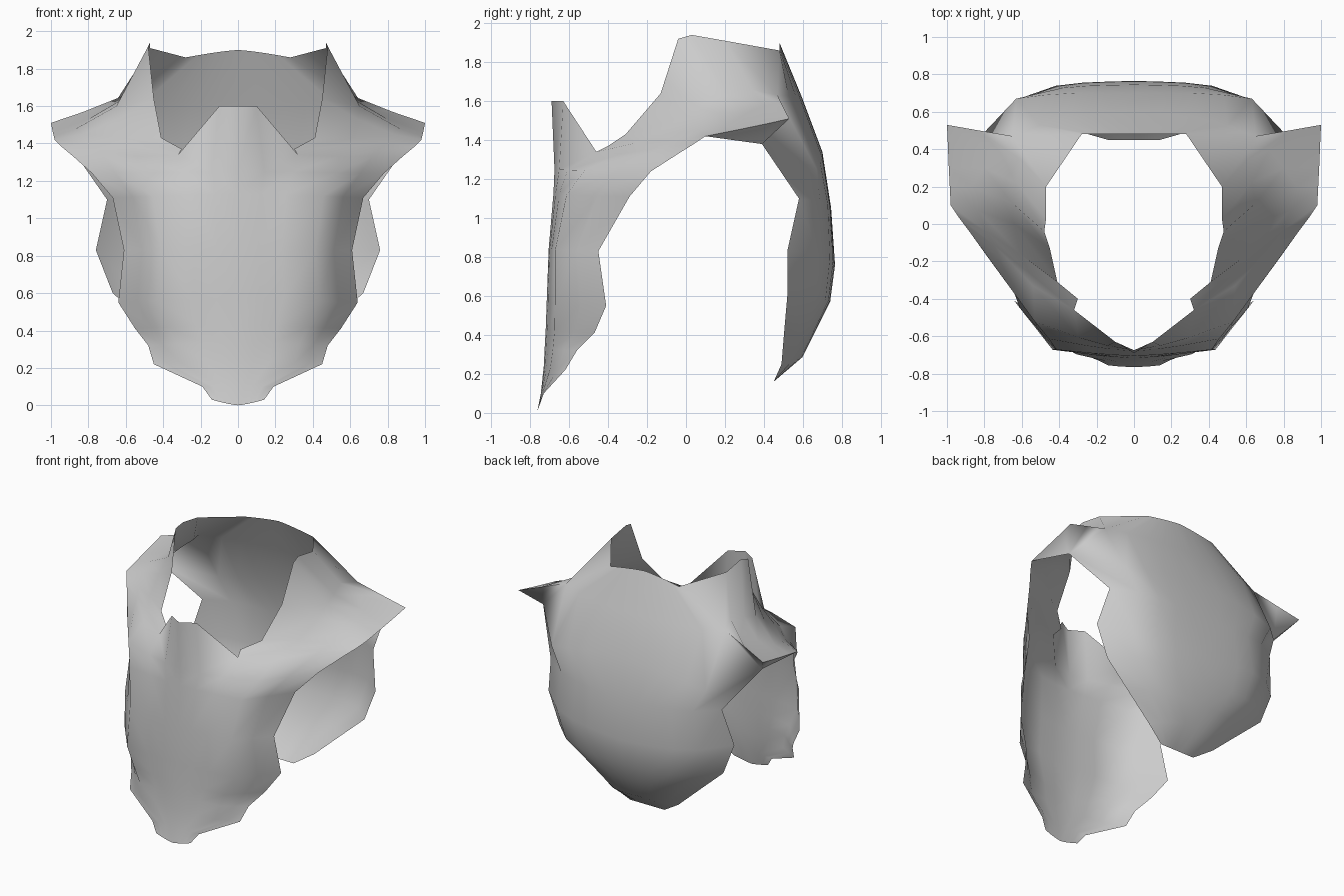
import bpy, bmesh, math
from mathutils import Vector as V

metal = bpy.data.materials.new("plain grey")
metal.diffuse_color = (0.6, 0.6, 0.6, 1)

bm = bmesh.new()


def skin(rows):
    """Bridge neighbouring rows of points into quads."""
    vs = [[bm.verts.new(p) for p in r] for r in rows]
    for a, b in zip(vs, vs[1:]):
        for i in range(len(a) - 1):
            bm.faces.new((a[i], a[i + 1], b[i + 1], b[i]))


def row(yc, zc, edge, steps, depth):
    """Row from the centre line out to a side edge."""
    return [(edge[0] * g, yc + (edge[1] - yc) * depth(g),
             zc + (edge[2] - zc) * g ** 1.3) for g in steps]


def chest(yc, zc, edge, c):
    """Gently curved middle, then a straight flank turned back at the corner."""
    return row(yc, zc, edge, (0, 0.18, 0.38, 0.68, 0.84, 1),
               lambda g: c * (g / 0.68) ** 1.4 if g < 0.69 else c + (1 - c) * (g - 0.68) / 0.32)


def bulge(yc, zc, edge, p):
    """Rounded row."""
    return row(yc, zc, edge, (0, 0.18, 0.36, 0.55, 0.77, 1),
               lambda g: 0.08 * g + 0.92 * g ** p)


# key points shared between the parts
neck_notch = (0.32, -0.46, 1.34)
neck_back = (0.28, 0.48, 1.86)
crest = (0.65, 0.47, 1.63)
tip = (1.0, 0.53, 1.51)
arm_front = (0.98, 0.10, 1.42)
arm_back = (0.895, 0.39, 1.38)
flank = (0.63, 0.67, 1.25)

# shoulder rows, neck rim to arm opening
shoulder = [
    [neck_notch, (0.54, -0.33, 1.33), (0.72, -0.18, 1.33), (0.88, -0.04, 1.33)],
    [(0.30, -0.40, 1.37), (0.56, -0.26, 1.385), (0.75, -0.11, 1.365), (0.91, 0.00, 1.355)],
    [(0.41, -0.31, 1.43), (0.61, -0.16, 1.43), (0.79, -0.04, 1.40), (0.94, 0.04, 1.38)],
    [(0.45, -0.13, 1.64), (0.64, 0.00, 1.53), (0.83, 0.07, 1.45), arm_front],
    [(0.48, -0.04, 1.92), (0.65, 0.11, 1.60), (0.87, 0.20, 1.477), (0.985, 0.20, 1.44)],
    [(0.47, 0.03, 1.94), (0.63, 0.22, 1.63), (0.80, 0.30, 1.53), (0.99, 0.30, 1.46)],
    [(0.47, 0.20, 1.91), (0.60, 0.34, 1.66), (0.72, 0.39, 1.58), (0.995, 0.42, 1.485)],
    [neck_back, crest, (0.83, 0.50, 1.568), tip],
]
skin(shoulder)

# breast plate, hem to neckline
front = [
    chest(-0.765, 0.00, (0.14, -0.755, 0.03), 0.5),
    chest(-0.745, 0.10, (0.19, -0.73, 0.10), 0.5),
    chest(-0.73, 0.24, (0.45, -0.62, 0.22), 0.3),
    chest(-0.725, 0.34, (0.48, -0.56, 0.32), 0.25),
    chest(-0.72, 0.43, (0.55, -0.47, 0.41), 0.18),
    chest(-0.715, 0.57, (0.64, -0.41, 0.55), 0.14),
    chest(-0.705, 0.84, (0.61, -0.45, 0.83), 0.13),
    chest(-0.68, 1.13, (0.67, -0.29, 1.11), 0.17),
    chest(-0.675, 1.25, (0.78, -0.18, 1.24), 0.31),
    [(0, -0.69, 1.60), (0.10, -0.63, 1.60)] + shoulder[0],
]
skin(front)

# back plate, hem to collar
back = [
    bulge(0.45, 0.16, (0.14, 0.45, 0.16), 2),
    bulge(0.60, 0.29, (0.28, 0.49, 0.25), 2.5),
    bulge(0.67, 0.43, (0.48, 0.505, 0.43), 3.5),
    bulge(0.74, 0.57, (0.67, 0.52, 0.60), 4.5),
    bulge(0.765, 0.76, (0.76, 0.52, 0.83), 4.5),
    bulge(0.745, 1.05, (0.70, 0.58, 1.10), 4.5),
    [(0, 0.70, 1.34), (0.16, 0.70, 1.33), (0.32, 0.70, 1.31),
     (0.48, 0.69, 1.28), flank, arm_back],
    bulge(0.595, 1.62, crest, 2.5),
    bulge(0.48, 1.90, neck_back, 2),
]
skin(back)

# gussets under the pointed shoulder, fanned from the arm opening
rim = [r[3] for r in shoulder[3:]] + [shoulder[-1][2], crest]
for a, b in zip(rim, rim[1:]):
    bm.faces.new([bm.verts.new(p) for p in (a, b, arm_back)])

bmesh.ops.remove_doubles(bm, verts=bm.verts, dist=0.002)

# straight fold from the shoulder crest down the flank
ends = [min(bm.verts, key=lambda v: (v.co - V(p)).length) for p in (crest, flank)]
bmesh.ops.connect_verts(bm, verts=ends)

# mirrored half
geom = bm.verts[:] + bm.edges[:] + bm.faces[:]
bmesh.ops.mirror(bm, geom=geom, axis='X', merge_dist=0.002)
bmesh.ops.remove_doubles(bm, verts=bm.verts, dist=0.002)
bmesh.ops.recalc_face_normals(bm, faces=bm.faces)
# the front of the breast plate must face outward
f = min(bm.faces, key=lambda q: (q.calc_center_median() - V((0.1, -0.72, 0.7))).length)
if f.normal.y > 0:
    bmesh.ops.reverse_faces(bm, faces=bm.faces)

mesh = bpy.data.meshes.new("torso_armour")
bm.to_mesh(mesh)
bm.free()
mesh.materials.append(metal)
ob = bpy.data.objects.new("torso_armour", mesh)
bpy.context.collection.objects.link(ob)
bpy.context.view_layer.objects.active = ob
ob.select_set(True)
bpy.ops.object.shade_smooth_by_angle(angle=math.radians(85))
